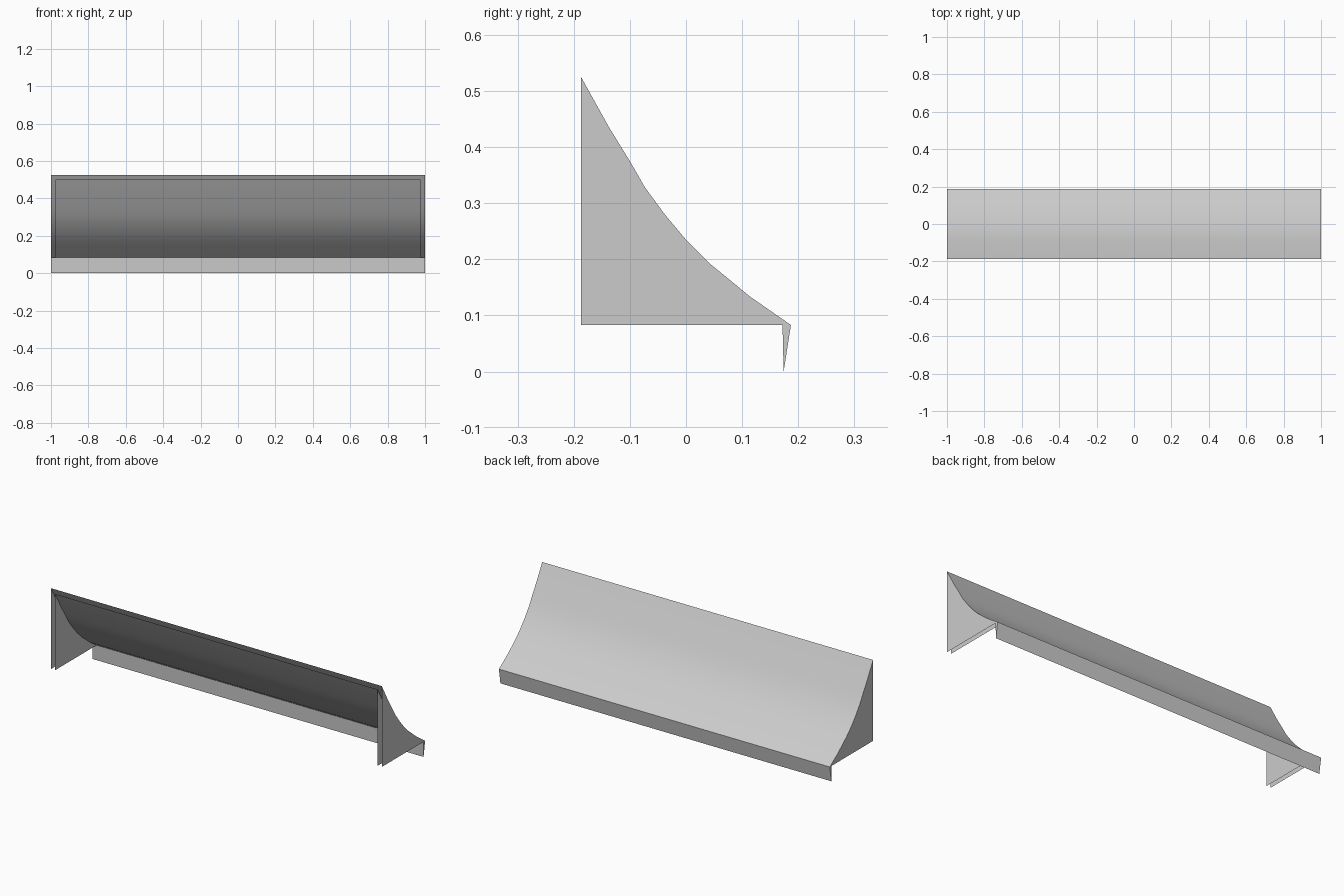
import bpy
import bmesh

cube = bpy.data.objects.get("Cube")
if cube:
    bpy.data.objects.remove(cube, do_unlink=True)

grey = bpy.data.materials.new("light grey")
grey.use_nodes = True
colour = (0.6, 0.6, 0.6, 1)
grey.diffuse_color = colour
grey.node_tree.nodes["Principled BSDF"].inputs["Base Color"].default_value = colour

FRONT, BASE = -0.187, 0.083

# Concave slope of the canopy, from the tall front edge to the low back edge (y, z)
outer_curve = [(FRONT, 0.525), (-0.137, 0.435), (-0.1, 0.375), (-0.073, 0.328),
               (-0.037, 0.279), (0, 0.235), (0.043, 0.192), (0.115, 0.133),
               (0.187, BASE)]

# Lining runs just under the slope and thins towards the back
last = len(outer_curve) - 1
inner_curve = [(y, z - 0.025 + 0.014 * i / last)
               for i, (y, z) in enumerate(outer_curve[:-1])] + [(0.172, BASE)]


def extrude_profile(name, path, half, cap_extra=(), inward=False):
    """Sweep a (y, z) path along x and close both ends with flat panels."""
    bm = bmesh.new()
    rows = [[bm.verts.new((x, y, z)) for y, z in path] for x in (half, -half)]
    left, right = rows
    for i in range(len(path) - 1):
        bm.faces.new((left[i], right[i], right[i + 1], left[i + 1]))
    for x, row in zip((half, -half), rows):
        cap = row + [bm.verts.new((x, y, z)) for y, z in cap_extra]
        bm.faces.new(cap if x > 0 else cap[::-1])
    if inward:
        bmesh.ops.reverse_faces(bm, faces=bm.faces[:])
    mesh = bpy.data.meshes.new(name)
    bm.to_mesh(mesh)
    bm.free()
    mesh.materials.append(grey)
    obj = bpy.data.objects.new(name, mesh)
    bpy.context.collection.objects.link(obj)
    bpy.ops.object.select_all(action='DESELECT')
    obj.select_set(True)
    bpy.context.view_layer.objects.active = obj
    bpy.ops.object.shade_smooth_by_angle()
    # Make the outward direction consistent
    return obj


# Outer skin with its side panels
extrude_profile("canopy_shell", outer_curve, 1.0, [(FRONT, BASE)])
# Inner lining, facing the open front
extrude_profile("canopy_lining", inner_curve, 0.975, [(FRONT, BASE)], inward=True)
# Tapered lip hanging from the back edge
extrude_profile("drip_lip", [(0.187, BASE), (0.174, 0), (0.172, BASE)], 1.0)
